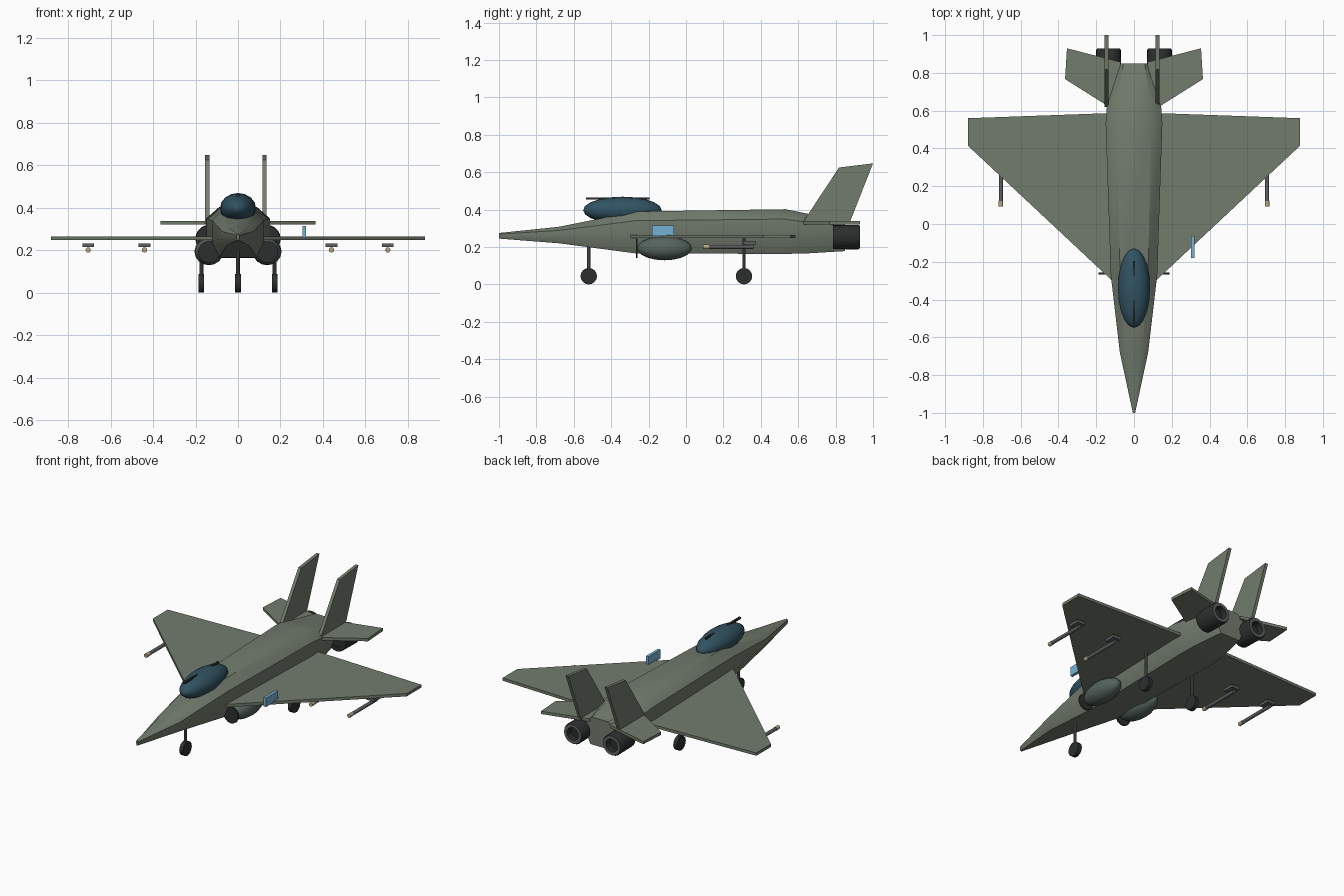
import bpy, bmesh, math
from mathutils import Vector

if "Cube" in bpy.data.objects:
    bpy.data.objects.remove(bpy.data.objects["Cube"])


def material(name, rgb):
    m = bpy.data.materials.new(name)
    m.diffuse_color = (*rgb, 1)
    m.use_nodes = True
    m.node_tree.nodes["Principled BSDF"].inputs["Base Color"].default_value = m.diffuse_color
    return m


OLIVE = material("olive", (0.17, 0.20, 0.155))
POD = material("pod_green", (0.09, 0.125, 0.11))
GLASS = material("canopy_glass", (0.03, 0.085, 0.12))
DARK = material("dark", (0.025, 0.028, 0.028))
METAL = material("metal", (0.11, 0.12, 0.12))
TAN = material("tan", (0.5, 0.38, 0.22))
BLUE = material("light_blue", (0.18, 0.45, 0.68))


def mesh_object(name, verts, faces, mat, smooth=None):
    me = bpy.data.meshes.new(name)
    me.from_pydata(verts, [], faces)
    bm = bmesh.new()
    bm.from_mesh(me)
    bmesh.ops.recalc_face_normals(bm, faces=bm.faces)
    bm.to_mesh(me)
    bm.free()
    ob = bpy.data.objects.new(name, me)
    bpy.context.collection.objects.link(ob)
    return finish(ob, name, mat, smooth)


def finish(ob, name, mat, smooth=None):
    ob.name = name
    ob.data.materials.append(mat)
    if smooth:
        bpy.ops.object.select_all(action='DESELECT')
        bpy.context.view_layer.objects.active = ob
        ob.select_set(True)
        bpy.ops.object.shade_smooth_by_angle(angle=math.radians(smooth))
    return ob


def loft(name, rings, mat, smooth=None, closed=False):
    n = len(rings[0])
    verts = [p for r in rings for p in r]
    k = len(rings)
    faces = [(i * n + j, i * n + (j + 1) % n, (i + 1) % k * n + (j + 1) % n, (i + 1) % k * n + j)
             for i in range(k if closed else k - 1) for j in range(n)]
    if not closed:
        faces += [tuple(range(n)), tuple(range((k - 1) * n, k * n))]
    return mesh_object(name, verts, faces, mat, smooth)


def slab(name, outline, offset, mat):
    pts = [Vector(p) for p in outline]
    return loft(name, [pts, [p + Vector(offset) for p in pts]], mat)


def box(name, loc, size, mat):
    bpy.ops.mesh.primitive_cube_add(size=1, location=loc)
    ob = bpy.context.object
    ob.data.transform(ob.matrix_basis.Diagonal((*size, 1)))
    return finish(ob, name, mat)


def cylinder(name, loc, r, depth, axis, mat, sides=16):
    rot = {'x': (0, math.pi / 2, 0), 'y': (math.pi / 2, 0, 0), 'z': (0, 0, 0)}[axis]
    bpy.ops.mesh.primitive_cylinder_add(vertices=sides, radius=r, depth=depth, location=loc, rotation=rot)
    return finish(bpy.context.object, name, mat, 35)


def ellipsoid(name, loc, radii, mat, segs=16, rings=10):
    # poles lie along the length of the aircraft
    bpy.ops.mesh.primitive_uv_sphere_add(segments=segs, ring_count=rings, location=loc,
                                         rotation=(math.pi / 2, 0, 0))
    ob = bpy.context.object
    ob.scale = (radii[0], radii[2], radii[1])
    return finish(ob, name, mat, 40)


# fuselage: eight-sided sections (y, half width, bottom, top)
stations = [(-1.0, 0.006, 0.245, 0.275), (-0.68, 0.075, 0.220, 0.308), (-0.27, 0.123, 0.166, 0.390),
            (0.53, 0.150, 0.163, 0.402), (0.65, 0.142, 0.166, 0.378), (0.85, 0.095, 0.178, 0.350)]
half = [(0.6, 1), (1, 0.78), (1, 0.35), (0.72, 0)]
section = half + [(-x, z) for x, z in reversed(half)]
loft("fuselage", [[(x * w, y, b + z * (t - b)) for x, z in section] for y, w, b, t in stations], OLIVE, 40)

# canopy and its spine frame
ellipsoid("canopy", (0, -0.34, 0.397), (0.085, 0.21, 0.072), GLASS, 16, 10)
box("canopy_frame", (0, -0.365, 0.459), (0.012, 0.34, 0.012), DARK)

for s, side in ((-1, "left"), (1, "right")):
    # wing, tailplane and fin slabs
    slab(side + "_wing", [(s * x, y, 0.247) for x, y in
                          ((0.10, -0.315), (0.88, 0.415), (0.88, 0.56), (0.10, 0.588))], (0, 0, 0.018), OLIVE)
    slab(side + "_tailplane", [(s * x, y, 0.32) for x, y in
                               ((0.10, 0.60), (0.365, 0.767), (0.355, 0.93), (0.07, 0.857))], (0, 0, 0.018), OLIVE)
    slab(side + "_fin", [(s * 0.135, y, z) for y, z in
                         ((0.62, 0.325), (0.818, 0.625), (1.0, 0.647), (0.873, 0.325))], (-0.02, 0, 0), OLIVE)

    # engine nozzle: revolved hollow tube with a dark core
    prof = [(0.785, 0.064), (0.92, 0.066), (0.93, 0.060), (0.93, 0.040), (0.90, 0.038), (0.785, 0.038)]
    rings = [[(s * 0.135 + r * math.cos(a * math.tau / 20), y, 0.253 + r * math.sin(a * math.tau / 20))
              for a in range(20)] for y, r in prof]
    nozzle = loft(side + "_nozzle", rings, DARK, 35, closed=True)
    nozzle.data.materials.append(METAL)
    for f in nozzle.data.polygons:
        if f.normal.y > 0.9 and f.center.y > 0.92:
            f.material_index = 1
    cylinder(side + "_nozzle_core", (s * 0.135, 0.84, 0.253), 0.039, 0.10, 'y', DARK, 20)

    # intake pod with dark front disc
    ellipsoid(side + "_intake_pod", (s * 0.137, -0.115, 0.193), (0.068, 0.146, 0.064), POD)
    cylinder(side + "_intake_disc", (s * 0.137, -0.263, 0.191), 0.051, 0.010, 'y', DARK)

    # underwing pylons and missiles
    for x, pos in ((0.44, "inner"), (0.705, "outer")):
        tag = side + "_" + pos
        box(tag + "_pylon", (s * x, 0.34, 0.223), (0.056, 0.07, 0.018), METAL)
        cylinder(tag + "_missile", (s * x, 0.24, 0.201), 0.011, 0.24, 'y', METAL, 12)
        cylinder(tag + "_missile_nose", (s * x, 0.107, 0.201), 0.0125, 0.03, 'y', TAN, 12)

# side panel standing on one wing
box("wing_panel", (0.312, -0.122, 0.286), (0.018, 0.118, 0.056), BLUE)

# landing gear
for name, x, y in (("nose", 0, -0.52), ("left_main", -0.172, 0.31), ("right_main", 0.172, 0.31)):
    cylinder(name + "_strut", (x, y, 0.148), 0.009, 0.205, 'z', METAL, 10)
    cylinder(name + "_wheel", (x, y, 0.044), 0.044, 0.026, 'x', DARK, 16)
